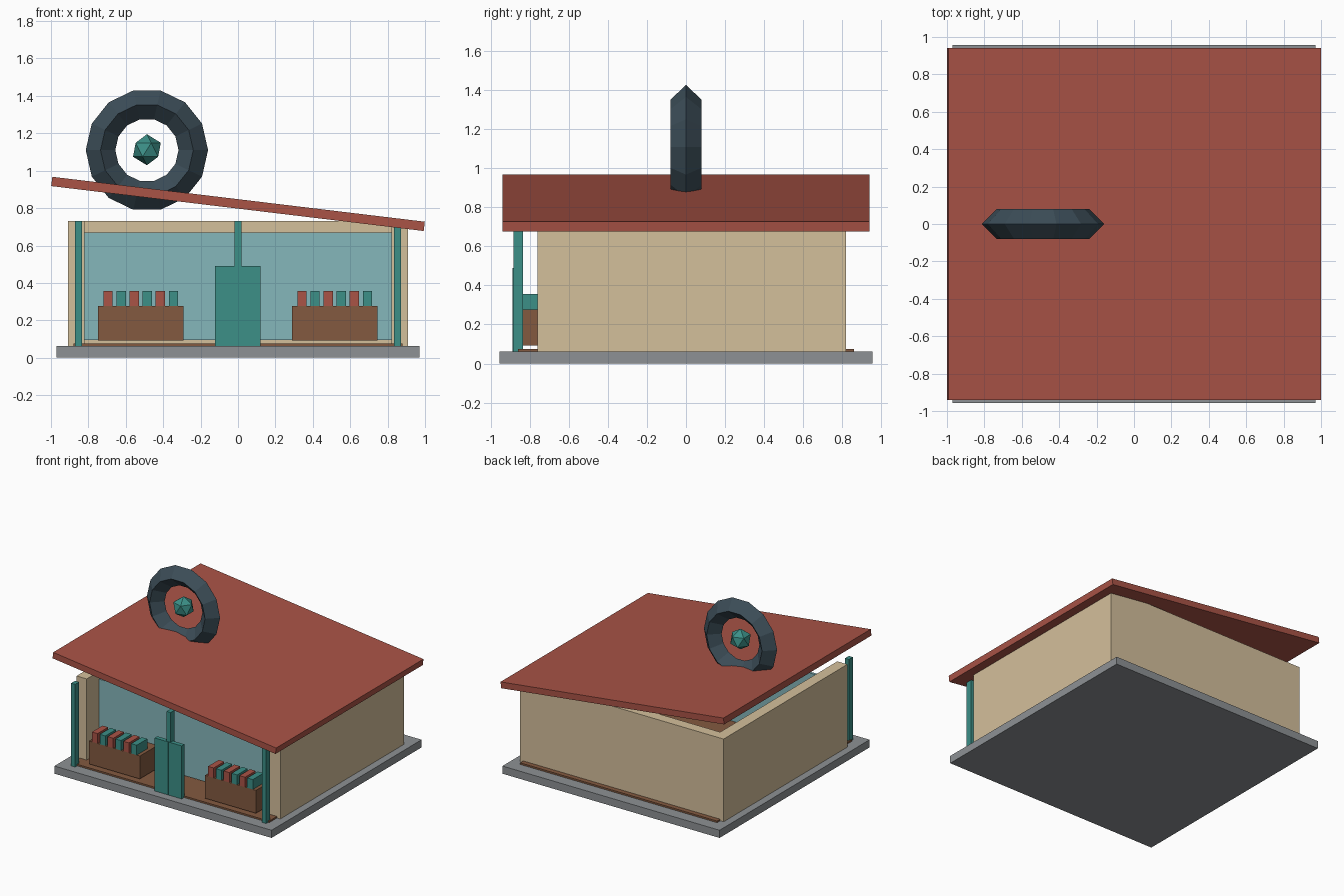
import bpy
from math import pi, radians

if "Cube" in bpy.data.objects:
    bpy.data.objects.remove(bpy.data.objects["Cube"])


def material(name, r, g, b):
    m = bpy.data.materials.new(name)
    m.diffuse_color = [(c / 255) ** 2.2 for c in (r, g, b)] + [1]
    m.use_nodes = True
    m.node_tree.nodes["Principled BSDF"].inputs["Base Color"].default_value = m.diffuse_color
    return m


TAN = material("plaster", 211, 190, 154)
RED = material("red_paint", 168, 84, 72)
TEAL = material("teal_paint", 62, 142, 134)
WOOD = material("wood", 130, 90, 66)
RUBBER = material("dark_slate", 62, 78, 88)
GLASS = material("glass", 132, 182, 186)
STONE = material("stone", 140, 144, 147)


def finish(name, mat):
    o = bpy.context.object
    o.name = name
    o.data.materials.append(mat)
    return o


def box(name, x, y, z, mat):
    """Box from (min, max) ranges on each axis."""
    bpy.ops.mesh.primitive_cube_add(size=1, location=[(a + b) / 2 for a, b in (x, y, z)])
    bpy.context.object.scale = [b - a for a, b in (x, y, z)]
    bpy.ops.object.transform_apply(location=False, rotation=False, scale=True)
    return finish(name, mat)


# Ground slab and floor
box("ground_slab", (-.97, .97), (-.957, .957), (0, .062), STONE)
box("floor", (-.88, .88), (-.86, .86), (.062, .075), WOOD)

# Walls and recessed shop window
box("back_wall", (-.91, .91), (.735, .82), (.062, .73), TAN)
for side, s in (("left", -1), ("right", 1)):
    box(side + "_wall", sorted((s * .82, s * .91)), (-.76, .735), (.062, .73), TAN)
box("shop_window", (-.825, .825), (-.605, -.585), (.095, .67), GLASS)

# Porch posts
for name, x in (("left_post", -.853), ("middle_post", 0), ("right_post", .853)):
    box(name, (x - .018, x + .018), (-.885, -.835), (.062, .73), TEAL)

# Double door
box("left_door", (-.122, -.001), (-.89, -.855), (.062, .49), TEAL)
box("right_door", (.001, .12), (-.89, -.855), (.062, .49), TEAL)

# Display bins with alternating upright sleeves
for side, cx in (("left", -.52), ("right", .517)):
    box(side + "_bin", (cx - .228, cx + .228), (-.835, -.61), (.092, .277), WOOD)
    for i in range(6):
        x = cx + (i - 2.5) * .07
        box(f"{side}_sleeve_{i + 1}", (x - .025, x + .025), (-.835, -.70),
            (.277, .357), TEAL if i % 2 else RED)

# Sloping roof
roof = box("roof", (-1.003, 1.003), (-.94, .94), (.7975, .8475), RED)
roof.rotation_euler.y = .12

# Roof ornament: faceted ring with a small centre gem
bpy.ops.mesh.primitive_torus_add(major_segments=14, minor_segments=4, major_radius=.248,
                                 minor_radius=.079, location=(-.487, 0, 1.11),
                                 rotation=(pi / 2, 0, 0))
finish("roof_ring", RUBBER)
bpy.ops.mesh.primitive_ico_sphere_add(subdivisions=1, radius=.083, location=(-.487, 0, 1.112))
finish("ring_centre", TEAL)
